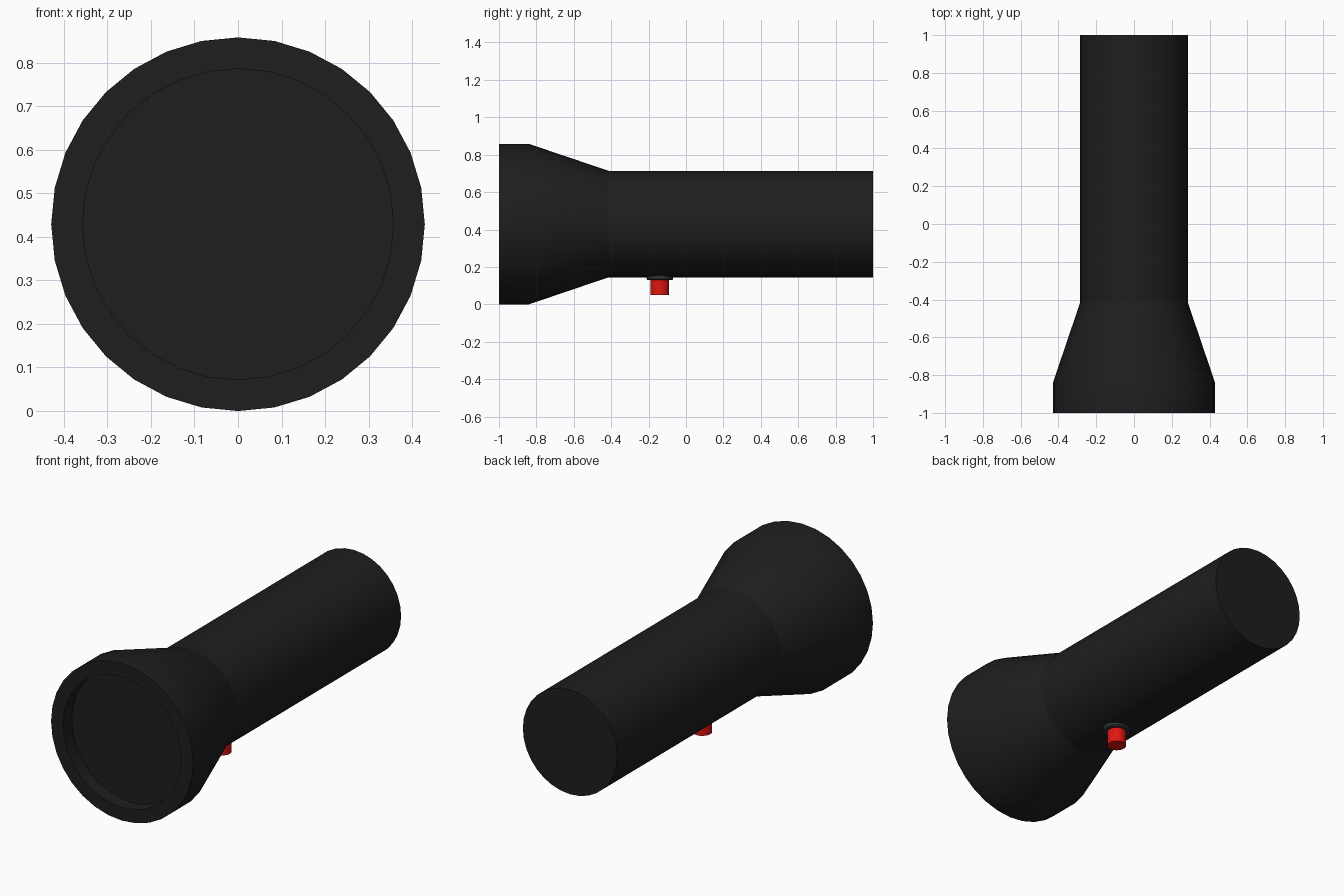
import bpy, bmesh, math
from mathutils import Matrix

if "Cube" in bpy.data.objects:
    bpy.data.objects.remove(bpy.data.objects["Cube"])

AXIS_Z = 0.429  # height of the torch's long axis


def material(name, rgb):
    m = bpy.data.materials.new(name)
    m.diffuse_color = (*rgb, 1)
    m.use_nodes = True
    m.node_tree.nodes["Principled BSDF"].inputs["Base Color"].default_value = m.diffuse_color
    return m


def lathe(name, profile, matrix, mat, sides=32):
    """Revolve (radius, height) points round local z, then place by matrix."""
    bm = bmesh.new()
    verts = [bm.verts.new((r, 0, h)) for r, h in profile]
    edges = [bm.edges.new(pair) for pair in zip(verts, verts[1:])]
    bmesh.ops.spin(bm, geom=verts + edges, cent=(0, 0, 0), axis=(0, 0, 1),
                   angle=math.tau, steps=sides, use_duplicate=False)
    bmesh.ops.remove_doubles(bm, verts=bm.verts[:], dist=1e-4)
    bmesh.ops.recalc_face_normals(bm, faces=bm.faces[:])
    bm.transform(matrix)
    mesh = bpy.data.meshes.new(name)
    bm.to_mesh(mesh)
    bm.free()
    mesh.materials.append(mat)
    obj = bpy.data.objects.new(name, mesh)
    bpy.context.collection.objects.link(obj)
    bpy.ops.object.select_all(action='DESELECT')
    obj.select_set(True)
    bpy.context.view_layer.objects.active = obj
    bpy.ops.object.shade_smooth_by_angle(angle=math.radians(30))
    return obj


black = material("black_plastic", (0.013, 0.013, 0.013))
grey = material("dark_grey_rubber", (0.03, 0.033, 0.033))
red = material("red_plastic", (0.75, 0.008, 0.005))

# local +z runs backwards along world +y
along_y = Matrix.Translation((0, 0, AXIS_Z)) @ Matrix.Rotation(-math.pi / 2, 4, 'X')
# switch position under the handle
switch_at = Matrix.Translation((0, -0.14, 0))

# flared head with a recessed front face
lathe("head", [(0, -0.925), (0.357, -0.925), (0.357, -1), (0.429, -1),
               (0.429, -0.84), (0.285, -0.415)], along_y, black)

# straight handle with a flat rear end
lathe("handle", [(0.285, -0.415), (0.285, 1), (0, 1)], along_y, black)

# collar and push button
lathe("switch_collar", [(0, 0.13), (0.066, 0.13), (0.071, 0.136), (0.071, 0.16), (0, 0.16)],
      switch_at, grey)
lathe("switch_button", [(0, 0.05), (0.049, 0.05), (0.049, 0.15), (0, 0.15)],
      switch_at, red)
